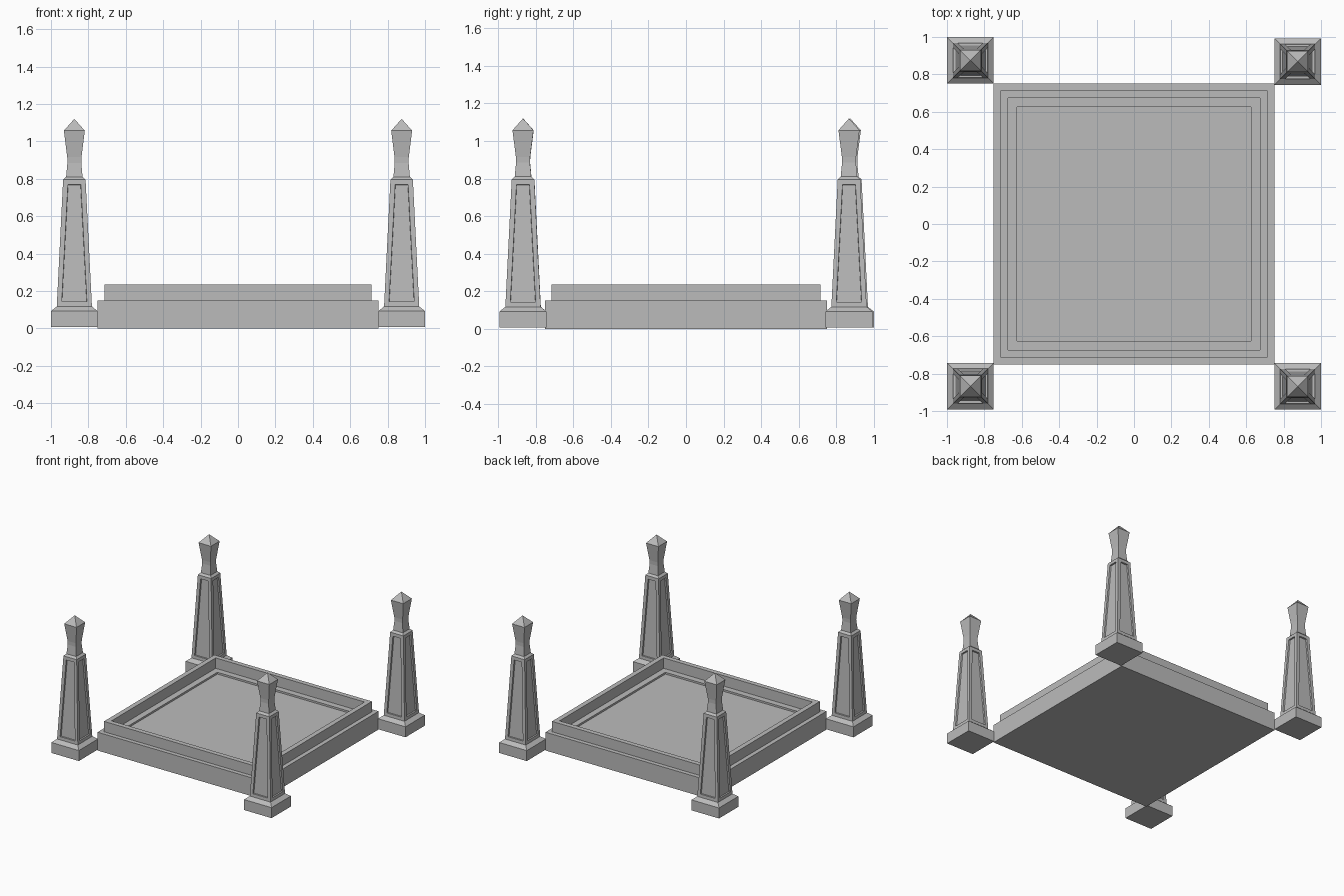
import bpy, bmesh

if "Cube" in bpy.data.objects:
    bpy.data.objects.remove(bpy.data.objects["Cube"])

stone = bpy.data.materials.new("grey stone")
stone.diffuse_color = (0.5, 0.5, 0.5, 1)
stone.use_nodes = True
stone.node_tree.nodes["Principled BSDF"].inputs["Base Color"].default_value = stone.diffuse_color


def square_stack(name, rings, x=0, y=0, panel=None):
    """Square rings of (half width, z) joined into a closed solid; a ring of width 0 is a point."""
    bm = bmesh.new()
    loops = []
    for h, z in rings:
        corners = [(0, 0)] if h == 0 else [(-h, -h), (h, -h), (h, h), (-h, h)]
        loops.append([bm.verts.new((cx, cy, z)) for cx, cy in corners])
    bm.faces.new(loops[0][::-1])
    panels = []
    for n, (a, b) in enumerate(zip(loops, loops[1:])):
        for i in range(4):
            j = (i + 1) % 4
            top = [b[0]] if len(b) == 1 else [b[j], b[i]]
            face = bm.faces.new([a[i], a[j]] + top)
            if n == panel:
                panels.append(face)
    if len(loops[-1]) == 4:
        bm.faces.new(loops[-1])
    bmesh.ops.recalc_face_normals(bm, faces=bm.faces[:])
    # sunken panel on each side of the shaft
    if panels:
        bmesh.ops.inset_individual(bm, faces=panels, thickness=0.037, depth=0)
        bmesh.ops.inset_individual(bm, faces=panels, thickness=0.002, depth=-0.012)
    mesh = bpy.data.meshes.new(name)
    bm.to_mesh(mesh)
    bm.free()
    mesh.materials.append(stone)
    obj = bpy.data.objects.new(name, mesh)
    obj.location = (x, y, 0)
    bpy.context.collection.objects.link(obj)
    return obj


# platform with raised rim, inner ledge and sunken floor
square_stack("platform", [(0.75, 0), (0.75, 0.15), (0.715, 0.15), (0.715, 0.235),
                          (0.675, 0.235), (0.675, 0.15), (0.625, 0.15), (0.625, 0.135)])

# corner pillars: plinth, tapered panelled shaft, neck, flared head and pointed cap
pillar = [(0.125, 0.006), (0.125, 0.092), (0.094, 0.117), (0.06, 0.795),
          (0.044, 0.81), (0.037, 0.885), (0.038, 0.915), (0.056, 1.057), (0, 1.12)]
for label, px, py in [("front_left", -0.875, -0.867), ("front_right", 0.875, -0.868),
                      ("back_left", -0.875, 0.875), ("back_right", 0.875, 0.868)]:
    square_stack(label + "_pillar", pillar, px, py, panel=2)
